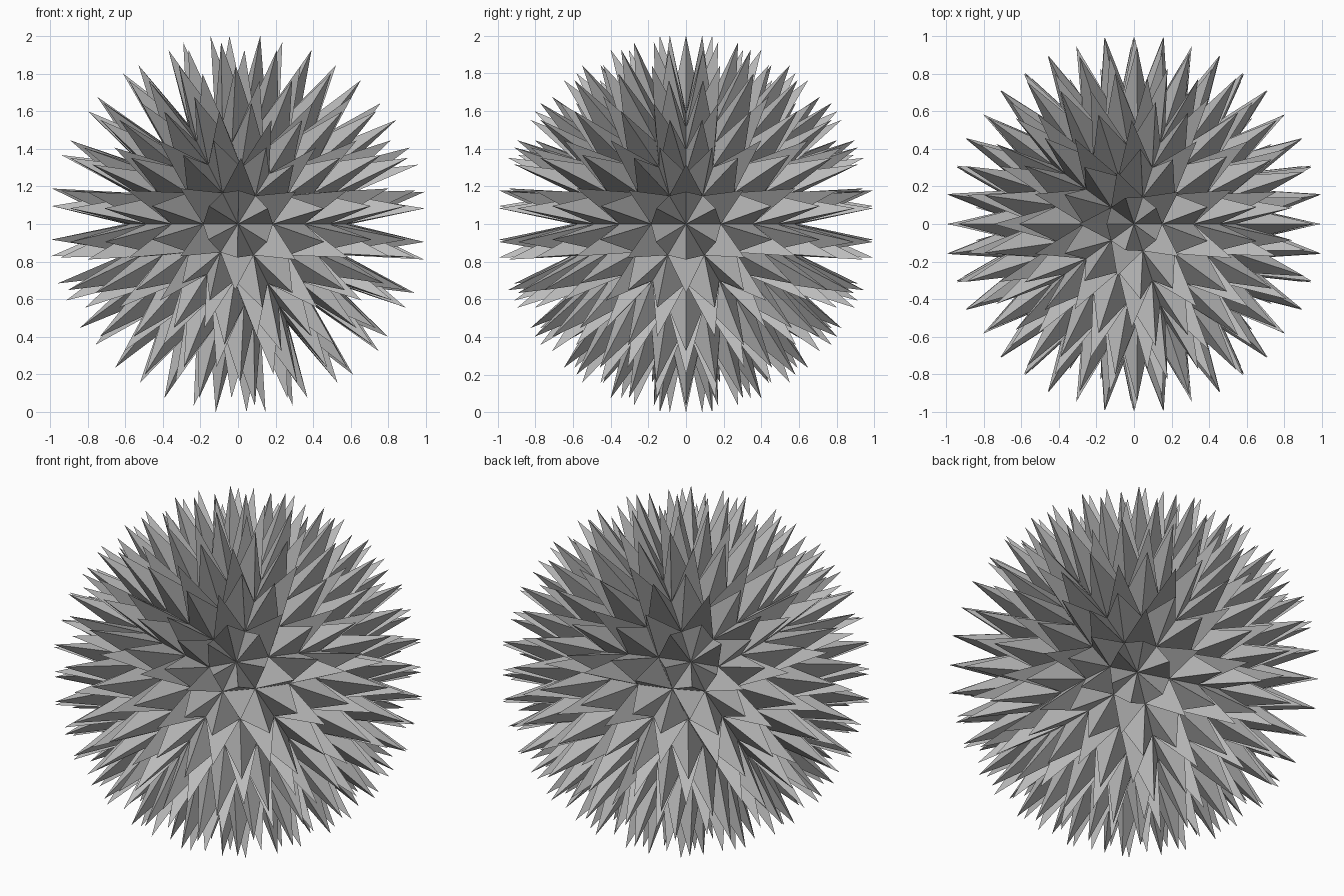
import bpy
import bmesh
from mathutils import Vector

CORE_RADIUS = 0.6   # valleys between the spikes
HALF_SIZE = 1.0     # reach of the longest spikes along an axis

cube = bpy.data.objects.get("Cube")
if cube:
    bpy.data.objects.remove(cube, do_unlink=True)

# Plain grey material
grey = bpy.data.materials.new("grey")
grey.use_nodes = True
colour = (0.5, 0.5, 0.5, 1.0)
grey.diffuse_color = colour
grey.node_tree.nodes["Principled BSDF"].inputs["Base Color"].default_value = colour

# Round core of triangles
bm = bmesh.new()
bmesh.ops.create_icosphere(bm, subdivisions=3, radius=CORE_RADIUS)
bm.normal_update()

# Spike length that lets the topmost tips reach the full height
length = min((HALF_SIZE - f.calc_center_median().z) / f.normal.z
             for f in bm.faces if f.normal.z > 0.5)

# One three-sided spike on every triangle
tips = [(f, f.calc_center_median() + f.normal * length) for f in bm.faces]
for face, tip in tips:
    poked = bmesh.ops.poke(bm, faces=[face])
    poked["verts"][0].co = tip

# Stand the ball on the ground
bmesh.ops.translate(bm, verts=bm.verts, vec=Vector((0, 0, HALF_SIZE)))
bmesh.ops.recalc_face_normals(bm, faces=bm.faces)

mesh = bpy.data.meshes.new("spiky_ball")
bm.to_mesh(mesh)
bm.free()
mesh.materials.append(grey)
spiky_ball = bpy.data.objects.new("spiky_ball", mesh)
bpy.context.collection.objects.link(spiky_ball)
